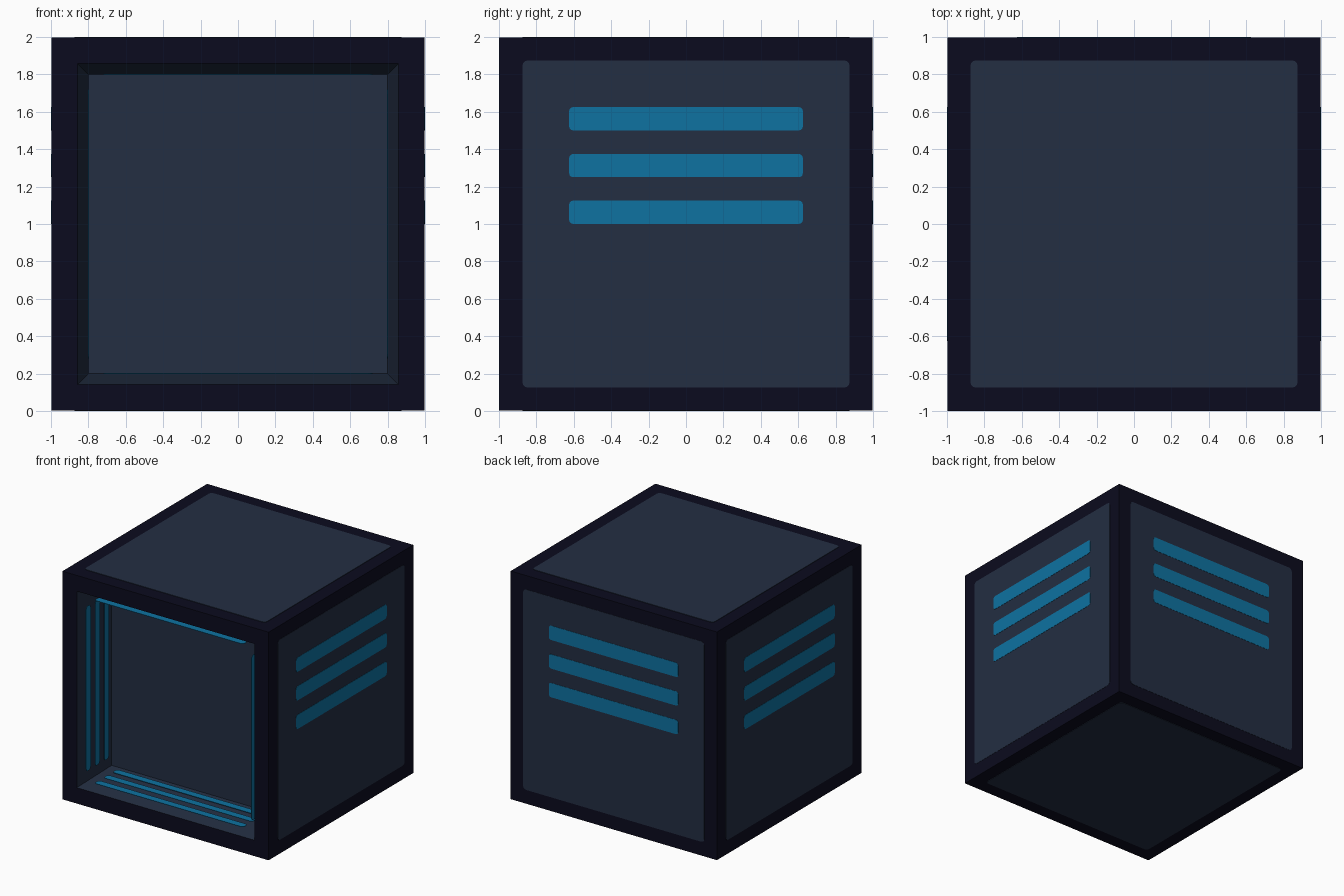
import bpy, bmesh
from math import pi, sin, cos
from mathutils import Matrix, Vector

if "Cube" in bpy.data.objects:
    bpy.data.objects.remove(bpy.data.objects["Cube"])


def lin(c):
    c /= 255
    return c / 12.92 if c <= 0.04045 else ((c + 0.055) / 1.055) ** 2.4


def material(name, r, g, b):
    m = bpy.data.materials.new(name)
    m.diffuse_color = (lin(r), lin(g), lin(b), 1)
    m.use_nodes = True
    m.node_tree.nodes["Principled BSDF"].inputs["Base Color"].default_value = m.diffuse_color
    return m


FRAME = material("dark navy frame", 11, 11, 30)
PANEL = material("slate panel", 35, 46, 66)
STRIPE = material("blue stripe", 14, 114, 161)
CENTRE = Matrix.Translation((0, 0, 1))
BODY = 0.996          # half size of the body; the plates fill up to 1.0
OPEN, BACK = 0.8, -0.6  # half opening and back wall of the recess


def add_object(name, bm, mats):
    bmesh.ops.recalc_face_normals(bm, faces=bm.faces)
    me = bpy.data.meshes.new(name)
    bm.to_mesh(me)
    bm.free()
    for m in mats:
        me.materials.append(m)
    ob = bpy.data.objects.new(name, me)
    bpy.context.collection.objects.link(ob)
    return ob


def plate(name, mat, matrix, w, h, d, t, u=0, v=0, r=0.03):
    """Rounded plate facing -y at distance d from the centre, then rotated."""
    bm = bmesh.new()
    ring = []
    for k, (sx, sz) in enumerate([(1, 1), (-1, 1), (-1, -1), (1, -1)]):
        for i in range(4):
            a = k * pi / 2 + i * pi / 6
            ring.append((u + sx * (w / 2 - r) + r * cos(a),
                         v + sz * (h / 2 - r) + r * sin(a)))
    back = [bm.verts.new((x, -d, z)) for x, z in ring]
    front = [bm.verts.new((x, -d - t, z)) for x, z in ring]
    bm.faces.new(front)
    bm.faces.new(back[::-1])
    n = len(ring)
    for i in range(n):
        j = (i + 1) % n
        bm.faces.new((back[i], back[j], front[j], front[i]))
    bm.transform(CENTRE @ matrix)
    return add_object(name, bm, [mat])


# Body: cube with a square recess in the front
bm = bmesh.new()
bmesh.ops.create_cube(bm, size=2 * BODY)
front = min(bm.faces, key=lambda f: f.calc_center_median().y)
bmesh.ops.inset_region(bm, faces=[front], thickness=BODY - OPEN)
bmesh.ops.inset_region(bm, faces=[front], thickness=0.01)
for v in front.verts:
    v.co = Vector((OPEN if v.co.x > 0 else -OPEN, BACK, OPEN if v.co.z > 0 else -OPEN))
for f in bm.faces:
    inside = all(abs(v.co.x) < 0.9 and abs(v.co.z) < 0.9 for v in f.verts)
    f.material_index = 1 if inside else 0
# front rim reaches the full size
for v in bm.verts:
    if v.co.y < -0.9:
        v.co.y = -1
bm.transform(CENTRE)
add_object("body", bm, [FRAME, PANEL])

# Outer panels with three stripes on the right, back and left
for k, side in enumerate(("right", "back", "left"), 1):
    rot = Matrix.Rotation(k * pi / 2, 4, 'Z')
    plate(side + "_panel", PANEL, rot, 1.75, 1.75, BODY - 0.001, 0.003)
    for i, v in enumerate((0.0625, 0.3125, 0.5625)):
        plate(f"{side}_stripe_{i + 1}", STRIPE, rot, 1.25, 0.125,
              BODY, 0.004, v=v, r=0.022)

# Plain panels on top and bottom
for side, a in (("top", -pi / 2), ("bottom", pi / 2)):
    plate(side + "_panel", PANEL, Matrix.Rotation(a, 4, 'X'), 1.75, 1.75,
          BODY - 0.001, 0.005)

# Stripes lining the four walls of the recess
for k, side in enumerate(("floor", "left_wall", "ceiling", "right_wall")):
    rot = Matrix.Rotation(k * pi / 2, 4, 'Y') @ Matrix.Rotation(-pi / 2, 4, 'X')
    for i, v in enumerate((-0.925, -0.8, -0.675)):
        plate(f"recess_{side}_stripe_{i + 1}", STRIPE, rot, 1.44, 0.064,
              -OPEN - 0.001, 0.004, v=v, r=0.025)
